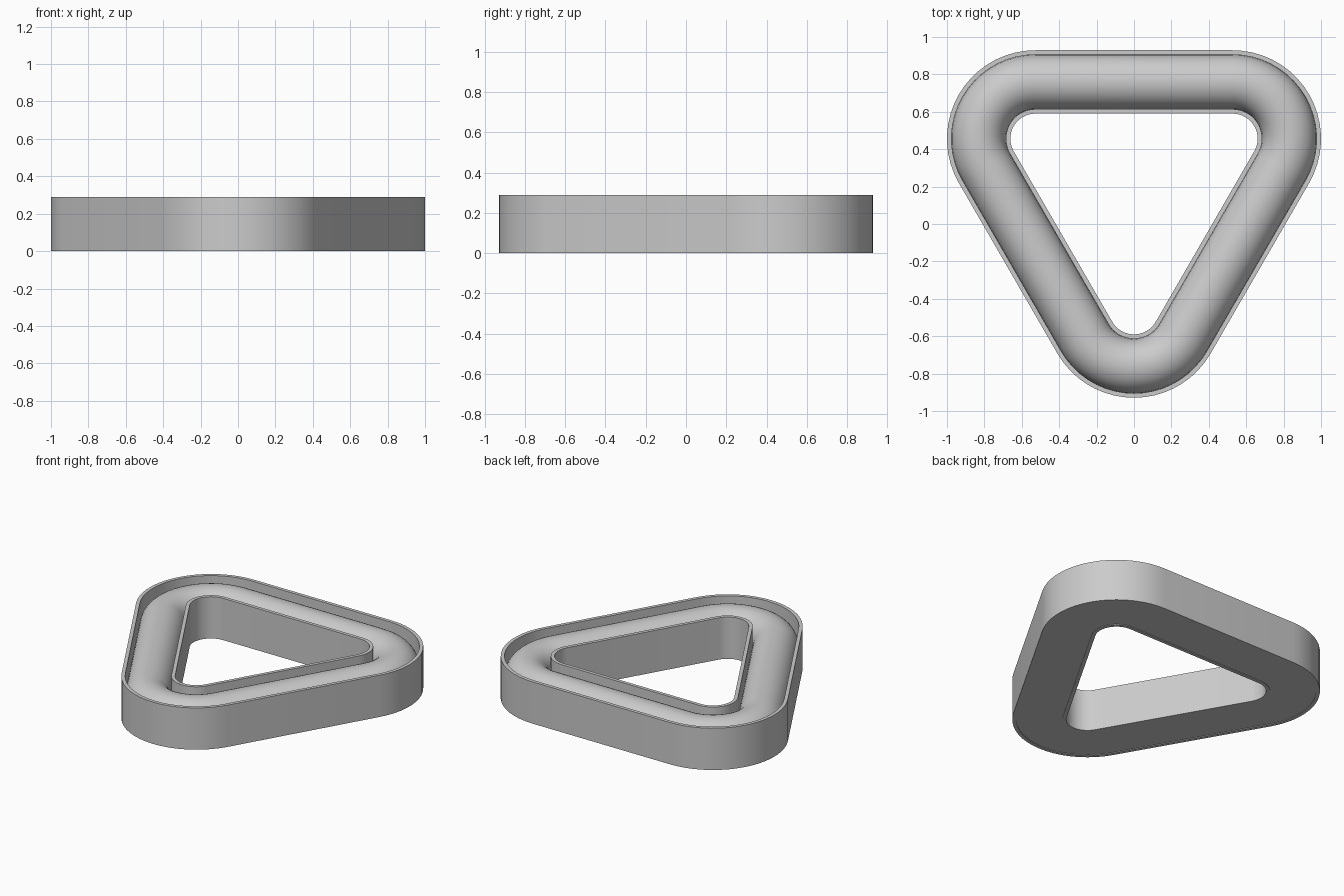
import bpy, bmesh
from math import sin, cos, pi, radians

if "Cube" in bpy.data.objects:
    bpy.data.objects.remove(bpy.data.objects["Cube"])

H = 0.29                                   # overall height
R_OUT, R_IN, RIM = 0.473, 0.134, 0.024     # corner radii and rim thickness
CENTRES = [(0.527, 0.456, -30), (-0.527, 0.456, 90), (0.0, -0.456, 210)]
SEG = 18                                   # steps per rounded corner


def sweep(name, profile):
    """Sweep a closed (radius, z) profile around the rounded triangle."""
    bm = bmesh.new()
    rings = []
    for cx, cy, start in CENTRES:
        for i in range(SEG + 1):
            a = radians(start + 120 * i / SEG)
            rings.append([bm.verts.new((cx + r * cos(a), cy + r * sin(a), z))
                          for r, z in profile])
    n = len(profile)
    for k, ring in enumerate(rings):
        nxt = rings[(k + 1) % len(rings)]
        for j in range(n):
            m = (j + 1) % n
            bm.faces.new((ring[j], nxt[j], nxt[m], ring[m]))
    bmesh.ops.recalc_face_normals(bm, faces=bm.faces)
    mesh = bpy.data.meshes.new(name)
    bm.to_mesh(mesh)
    bm.free()
    ob = bpy.data.objects.new(name, mesh)
    bpy.context.collection.objects.link(ob)
    bpy.ops.object.select_all(action='DESELECT')
    ob.select_set(True)
    bpy.context.view_layer.objects.active = ob
    bpy.ops.object.shade_smooth_by_angle(angle=radians(35))
    return ob


def wall(name, r0, r1):
    return sweep(name, [(r0, 0), (r1, 0), (r1, H), (r0, H)])


# Thin outer and inner walls whose tops form the two rims
wall("outer_wall", R_OUT - RIM, R_OUT)
wall("inner_wall", R_IN, R_IN + RIM)

# Rounded core between the walls: half-round top, flat underside
lo, hi = R_IN + RIM, R_OUT - RIM
mid, rad = (lo + hi) / 2, (hi - lo) / 2
arc = [(mid + rad * cos(pi * i / 20), H - rad + rad * sin(pi * i / 20))
       for i in range(21)]
sweep("rounded_core", [(lo, 0.004), (hi, 0.004)] + arc)
